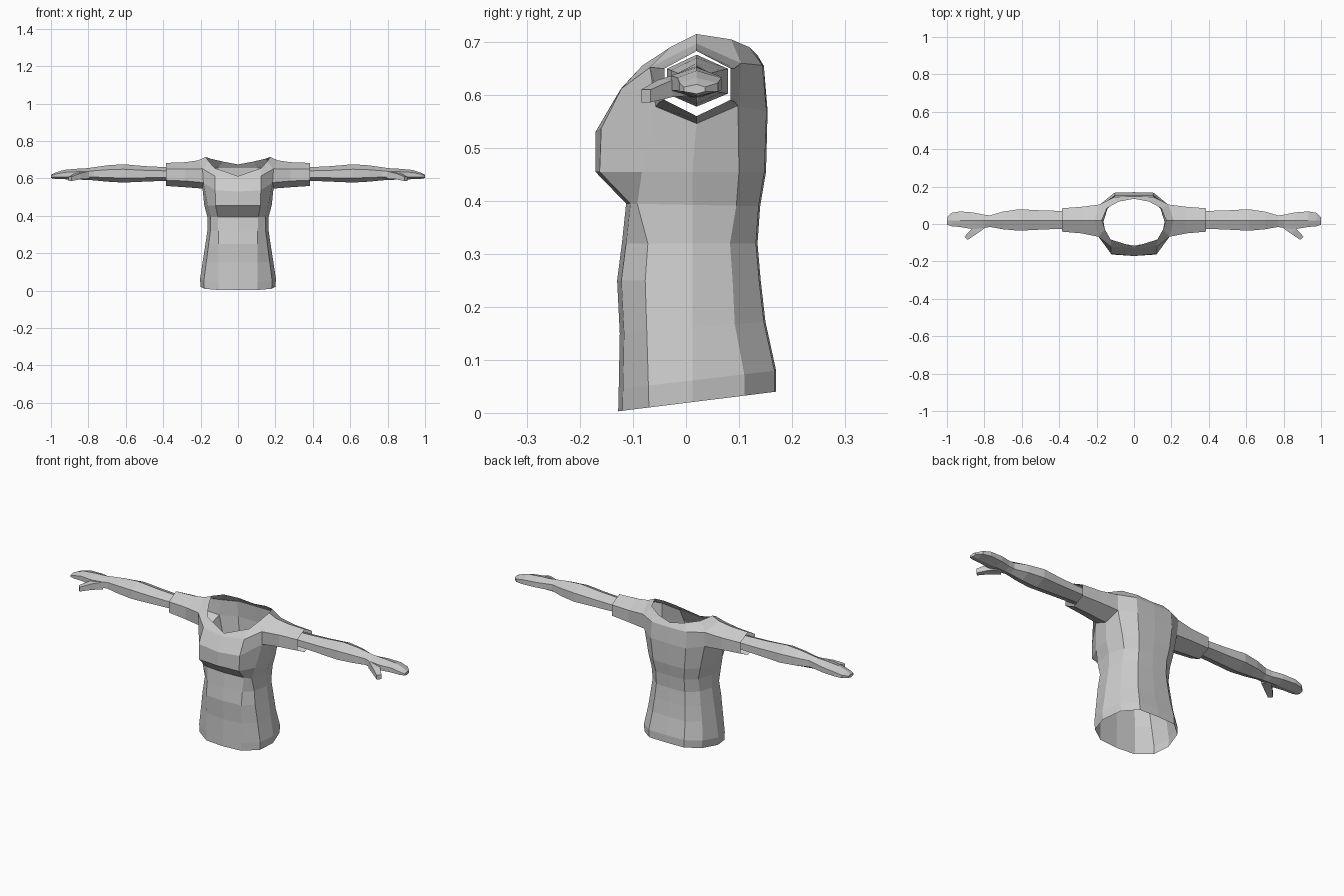
import bpy, bmesh, math
from mathutils import Vector

cube = bpy.data.objects.get("Cube")
if cube:
    bpy.data.objects.remove(cube, do_unlink=True)

grey = bpy.data.materials.new("plain grey")
grey.use_nodes = True
COLOUR = (0.6, 0.6, 0.6, 1)
grey.diffuse_color = COLOUR
grey.node_tree.nodes["Principled BSDF"].inputs["Base Color"].default_value = COLOUR


def strip(bm, a, b, closed=False, skip=()):
    """Join two rows of vertices with quads."""
    n = len(a)
    for i in range(n if closed else n - 1):
        if i not in skip:
            j = (i + 1) % n
            bm.faces.new((a[i], a[j], b[j], b[i]))


def add_row(bm, points):
    return [bm.verts.new(p) for p in points]


def finish(bm, name):
    """Turn the +x half into a flat shaded, mirrored object."""
    bmesh.ops.recalc_face_normals(bm, faces=bm.faces)
    mesh = bpy.data.meshes.new(name)
    bm.to_mesh(mesh)
    bm.free()
    mesh.materials.append(grey)
    obj = bpy.data.objects.new(name, mesh)
    bpy.context.collection.objects.link(obj)
    mirror = obj.modifiers.new("mirror", 'MIRROR')
    mirror.use_clip = True
    mirror.merge_threshold = 0.0005
    return obj


def hexagon(x, y_front, y_back, z_low, z_high, y_mid=0.02, low=0.25, high=0.73):
    """Cross-section: front low, bottom, back low, back high, top, front high."""
    h = z_high - z_low
    zl, zh = z_low + low * h, z_low + high * h
    return [(x, y_front, zl), (x, y_mid, z_low), (x, y_back, zl),
            (x, y_back, zh), (x, y_mid, z_high), (x, y_front, zh)]


# Shirt body: rows from hem to bust
# (front z, back z, half width, front panel x, y of front, front corner, back corner, back)
BODY = [
    (0.003, 0.040, 0.200, 0.105, -0.128, -0.070, 0.110, 0.170),
    (0.045, 0.080, 0.203, 0.105, -0.127, -0.071, 0.110, 0.170),
    (0.150, 0.172, 0.188, 0.105, -0.125, -0.074, 0.092, 0.150),
    (0.250, 0.250, 0.174, 0.105, -0.130, -0.077, 0.088, 0.141),
    (0.320, 0.320, 0.164, 0.105, -0.121, -0.072, 0.083, 0.135),
    (0.395, 0.390, 0.163, 0.108, -0.113, -0.092, 0.095, 0.140),
    (0.455, 0.455, 0.180, 0.120, -0.171, -0.083, 0.100, 0.151),
]
bm = bmesh.new()
rows = []
for zf, zb, w, x1, yf, y2, y4, yb in BODY:
    outline = [(0, yf), (x1, yf + 0.008), (0.9 * w, y2), (w, 0.012),
               (0.86 * w, y4), (0.52 * w, yb - 0.003), (0, yb)]
    rows.append(add_row(bm, [(x, y, zf + (zb - zf) * (y - yf) / (yb - yf))
                             for x, y in outline]))

# Chest row, running under the armhole
rows.append(add_row(bm, [
    (0, -0.171, 0.530), (0.122, -0.160, 0.537), (0.185, -0.057, 0.578),
    (0.190, 0.020, 0.546), (0.180, 0.098, 0.580), (0.105, 0.152, 0.570),
    (0, 0.154, 0.570)]))
# Shoulder row, running over the armhole
rows.append(add_row(bm, [
    (0, -0.130, 0.600), (0.122, -0.122, 0.612), (0.190, -0.068, 0.652),
    (0.212, 0.020, 0.697), (0.185, 0.104, 0.660), (0.105, 0.144, 0.656),
    (0, 0.147, 0.655)]))
# Neckline
rows.append(add_row(bm, [
    (0, -0.122, 0.613), (0.125, -0.083, 0.655), (0.155, -0.030, 0.690),
    (0.172, 0.020, 0.715), (0.145, 0.085, 0.705), (0.080, 0.120, 0.690),
    (0, 0.135, 0.675)]))
CHEST, SHOULDER = 7, 8
for k in range(len(rows) - 1):
    strip(bm, rows[k], rows[k + 1], skip=(2, 3) if k == CHEST else ())

# Short open sleeve growing out of the armhole
lower, upper = rows[CHEST], rows[SHOULDER]
ring = lower[2:5] + upper[4:1:-1]
for section in [hexagon(0.28, -0.050, 0.092, 0.553, 0.687),
                hexagon(0.385, -0.041, 0.084, 0.560, 0.683)]:
    nxt = add_row(bm, section)
    strip(bm, ring, nxt, closed=True)
    ring = nxt
finish(bm, "shirt")

# Arms and hands: (x, front y, back y, lowest z, highest z)
ARM = [
    (0.340, -0.026, 0.068, 0.588, 0.660),
    (0.400, -0.026, 0.070, 0.587, 0.661),
    (0.500, -0.030, 0.073, 0.583, 0.666),
    (0.615, -0.036, 0.079, 0.578, 0.676),
    (0.700, -0.028, 0.066, 0.583, 0.670),
    (0.770, -0.016, 0.046, 0.590, 0.660),
    (0.805, -0.022, 0.050, 0.592, 0.655),
    (0.860, -0.028, 0.062, 0.594, 0.652),
    (0.930, -0.016, 0.067, 0.596, 0.646),
    (0.975, -0.012, 0.060, 0.598, 0.632),
    (1.000, -0.004, 0.036, 0.602, 0.620),
]
bm = bmesh.new()
ring = None
for values in ARM:
    nxt = add_row(bm, hexagon(*values))
    if ring:
        strip(bm, ring, nxt, closed=True)
    else:
        bm.faces.new(nxt)
    ring = nxt
bm.faces.new(ring)
finish(bm, "arms")

# Thumbs: square sections lofted forwards and outwards
bm = bmesh.new()
ring = None
side = Vector((0.67, 0.74, 0))
for centre, half_w, half_h in [((0.810, -0.004, 0.619), 0.022, 0.020),
                               ((0.855, -0.040, 0.612), 0.019, 0.016),
                               ((0.898, -0.076, 0.598), 0.012, 0.012)]:
    c, up = Vector(centre), Vector((0, 0, half_h))
    s = side * half_w
    nxt = add_row(bm, [c - s - up, c + s - up, c + s + up, c - s + up])
    if ring:
        strip(bm, ring, nxt, closed=True)
    else:
        bm.faces.new(nxt)
    ring = nxt
bm.faces.new(ring)
finish(bm, "thumbs")
